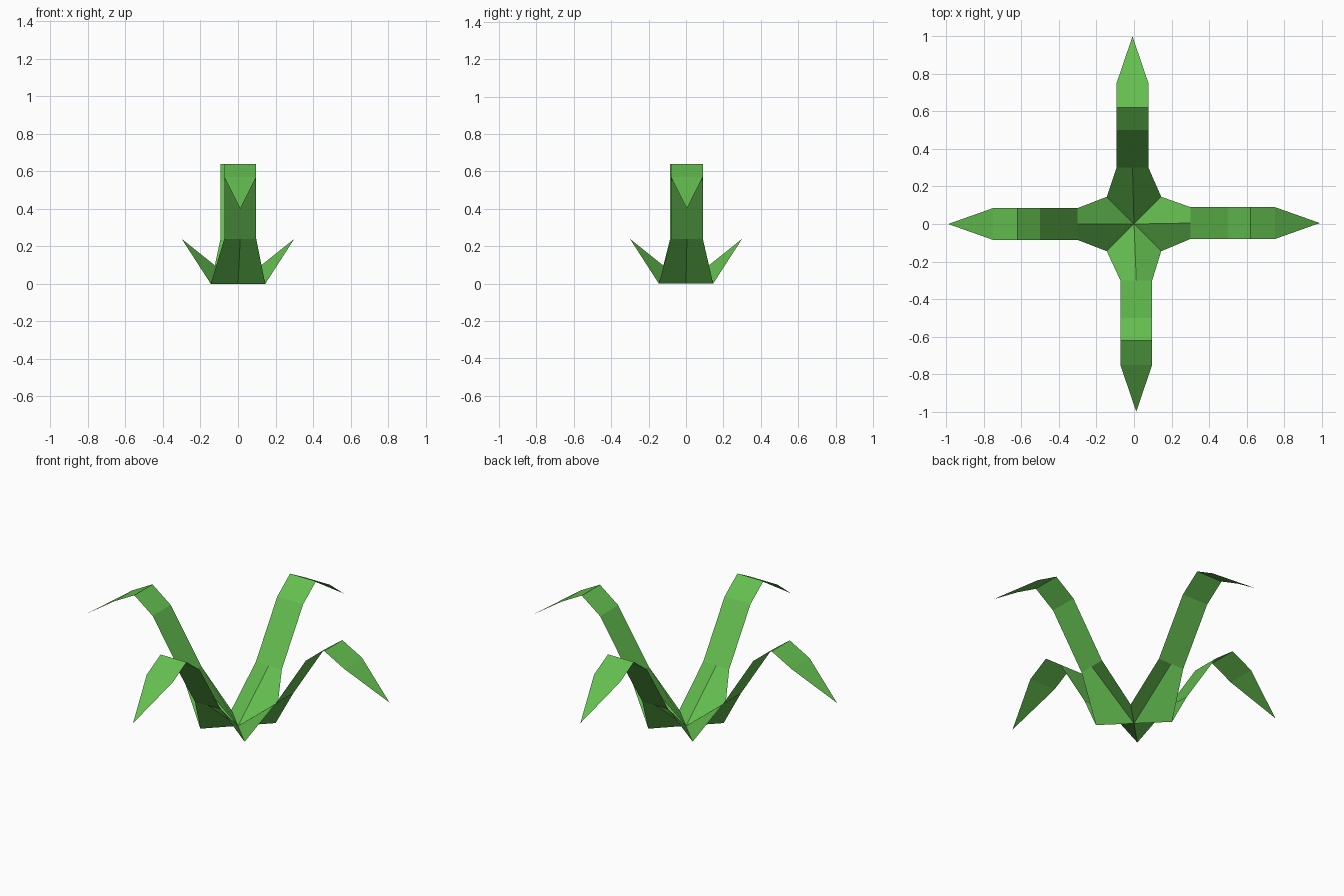
import bpy, bmesh
from math import pi
from mathutils import Matrix

cube = bpy.data.objects.get("Cube")
if cube:
    bpy.data.objects.remove(cube, do_unlink=True)

green = bpy.data.materials.new("leaf_green")
green.use_nodes = True
color = (0.127, 0.515, 0.080, 1)
green.diffuse_color = color
green.node_tree.nodes["Principled BSDF"].inputs["Base Color"].default_value = color
green.node_tree.nodes["Principled BSDF"].inputs["Roughness"].default_value = 1

# Arching blade: distance from the middle, height
BLADE = [(0.30, 0.24), (0.50, 0.55), (0.62, 0.64), (0.75, 0.57)]
HALF_WIDTH = 0.085
CORNER = 0.145


def make_leaf(name, turn, shift, reach):
    """Flat-sheet leaf that points to the front, then turns about z."""
    bm = bmesh.new()

    # Flared, creased foot
    centre = bm.verts.new((0, 0, 0))
    foot = [bm.verts.new((s * CORNER, -CORNER, 0)) for s in (-1, 1)]
    r, z = BLADE[0]
    crease = bm.verts.new((shift, -r, z))
    rows = [[bm.verts.new((shift + s * HALF_WIDTH, -r, z)) for s in (-1, 1)]
            for r, z in BLADE]
    bm.faces.new((centre, foot[0], rows[0][0], crease))
    bm.faces.new((centre, crease, rows[0][1], foot[1]))

    # Blade segments
    bm.faces.new((crease, rows[0][0], rows[1][0], rows[1][1], rows[0][1]))
    for a, b in zip(rows[1:], rows[2:]):
        bm.faces.new((a[0], b[0], b[1], a[1]))

    # Pointed tip
    tip = bm.verts.new((shift, -reach, 0.40))
    bm.faces.new((rows[-1][0], tip, rows[-1][1]))

    bm.transform(Matrix.Rotation(turn, 4, "Z"))
    mesh = bpy.data.meshes.new(name)
    bm.to_mesh(mesh)
    bm.free()
    mesh.materials.append(green)
    leaf = bpy.data.objects.new(name, mesh)
    bpy.context.collection.objects.link(leaf)


make_leaf("front_leaf", 0, 0.012, 1.0)
make_leaf("left_leaf", pi / 2, 0.005, 0.99)
make_leaf("back_leaf", pi, 0.008, 1.0)
make_leaf("right_leaf", -pi / 2, 0, 0.99)
